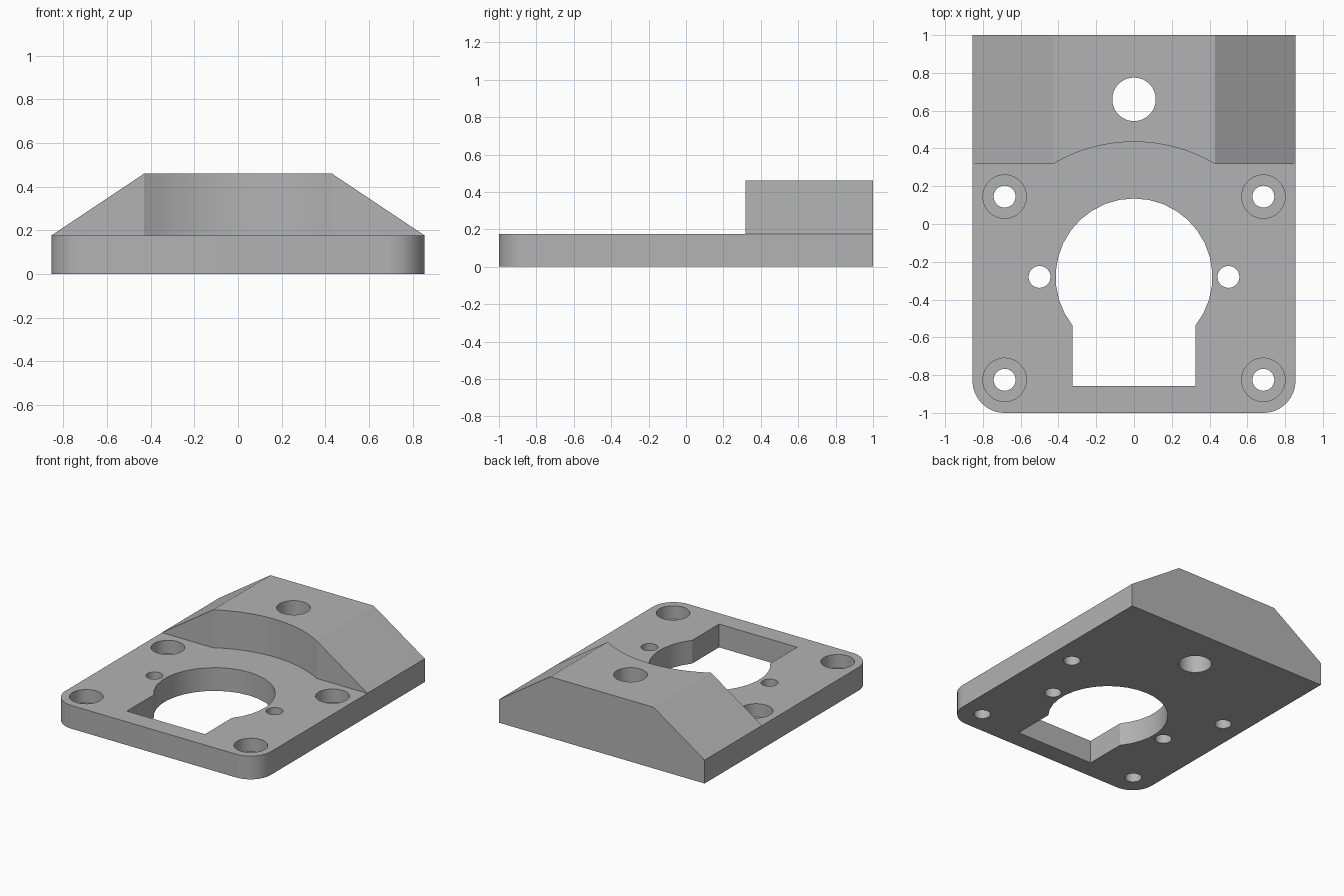
import bpy
import bmesh
from math import cos, sin, pi, radians, asin
from mathutils import Vector

if "Cube" in bpy.data.objects:
    bpy.data.objects.remove(bpy.data.objects["Cube"], do_unlink=True)

HALF_W, PLATE_T, TOP_Z, TOP_W = 0.855, 0.175, 0.46, 0.43
STEP_Y, ARC_Y = 0.317, 0.435
BORE_Y = -0.28

grey = bpy.data.materials.new("plain grey")
grey.use_nodes = True
grey.diffuse_color = (0.45, 0.45, 0.45, 1)
grey.node_tree.nodes["Principled BSDF"].inputs["Base Color"].default_value = grey.diffuse_color


def arc(cx, cy, r, start, end, n):
    """Points along a circular arc, angles in radians."""
    return [(cx + r * cos(start + (end - start) * i / n),
             cy + r * sin(start + (end - start) * i / n)) for i in range(n + 1)]


def circle(cx, cy, r, n=48):
    return arc(cx, cy, r, pi / 2, pi / 2 + 2 * pi, n)[:-1]


def prism(name, outline, low, high, along_y=False):
    """Extrude a flat outline along z, or an x-z profile along y."""
    bm = bmesh.new()
    place = (lambda a, b: (a, low, b)) if along_y else (lambda a, b: (a, b, low))
    face = bm.faces.new([bm.verts.new(place(a, b)) for a, b in outline])
    grown = bmesh.ops.extrude_face_region(bm, geom=[face])["geom"]
    shift = Vector((0, high - low, 0)) if along_y else Vector((0, 0, high - low))
    bmesh.ops.translate(bm, vec=shift, verts=[v for v in grown if isinstance(v, bmesh.types.BMVert)])
    bmesh.ops.recalc_face_normals(bm, faces=bm.faces)
    mesh = bpy.data.meshes.new(name)
    bm.to_mesh(mesh)
    bm.free()
    mesh.materials.append(grey)
    obj = bpy.data.objects.new(name, mesh)
    bpy.context.collection.objects.link(obj)
    return obj


def combine(body, tool, operation="DIFFERENCE"):
    """Apply one boolean and discard the tool."""
    bpy.context.view_layer.objects.active = body
    mod = body.modifiers.new("cut", "BOOLEAN")
    mod.operation, mod.solver, mod.object = operation, "EXACT", tool
    bpy.ops.object.modifier_apply(modifier=mod.name)
    bpy.data.objects.remove(tool, do_unlink=True)


# Footprint with rounded front corners
R = 0.17
outline = [(HALF_W, 1), (-HALF_W, 1)]
outline += arc(R - HALF_W, R - 1, R, pi, 1.5 * pi, 12)
outline += arc(HALF_W - R, R - 1, R, 1.5 * pi, 2 * pi, 12)
body = prism("mounting_plate", outline, 0, 0.7)

# Sloped shoulders of the raised block
slope = (TOP_Z - PLATE_T - 0.001) / (HALF_W - TOP_W)
foot = TOP_Z - slope * (1 - TOP_W)
profile = [(-1, -0.1), (1, -0.1), (1, foot), (TOP_W, TOP_Z), (-TOP_W, TOP_Z), (-1, foot)]
combine(body, prism("shoulder_profile", profile, -1.2, 1.2, along_y=True), "INTERSECT")

# Lower front area, with a curved hollow in the block's front wall
sag = ARC_Y - STEP_Y
radius = (TOP_W ** 2 + sag ** 2) / (2 * sag)
spread = asin(TOP_W / radius)
hollow = arc(0, ARC_Y - radius, radius, pi / 2 - spread, pi / 2 + spread, 16)
clearance = [(-1.1, -1.2), (1.1, -1.2), (1.1, STEP_Y)] + hollow + [(-1.1, STEP_Y)]
combine(body, prism("front_clearance", clearance, PLATE_T, 1))

# Keyhole opening: round bore running into a rectangular slot
bore_r, slot_w = 0.415, 0.325
turn = asin(slot_w / bore_r)
keyhole = arc(0, BORE_Y, bore_r, turn - pi / 2, 1.5 * pi - turn, 24)
keyhole += [(-slot_w, -0.857), (slot_w, -0.857)]
combine(body, prism("keyhole", keyhole, -0.1, 0.6))

# Large hole in the raised block
combine(body, prism("block_hole", circle(0, 0.66, 0.115), -0.1, 0.6))

# Side screw holes and counterbored corner holes
for side in (-1, 1):
    combine(body, prism("side_hole", circle(side * 0.5, BORE_Y, 0.058, 32), -0.1, 0.6))
    for y in (0.145, -0.825):
        combine(body, prism("corner_hole", circle(side * 0.685, y, 0.058, 32), -0.1, 0.6))
        combine(body, prism("counterbore", circle(side * 0.685, y, 0.115), 0.075, 0.6))

# Smooth round walls, keep edges crisp
bpy.ops.object.select_all(action="DESELECT")
body.select_set(True)
bpy.context.view_layer.objects.active = body
bpy.ops.object.shade_smooth_by_angle(angle=radians(25))
